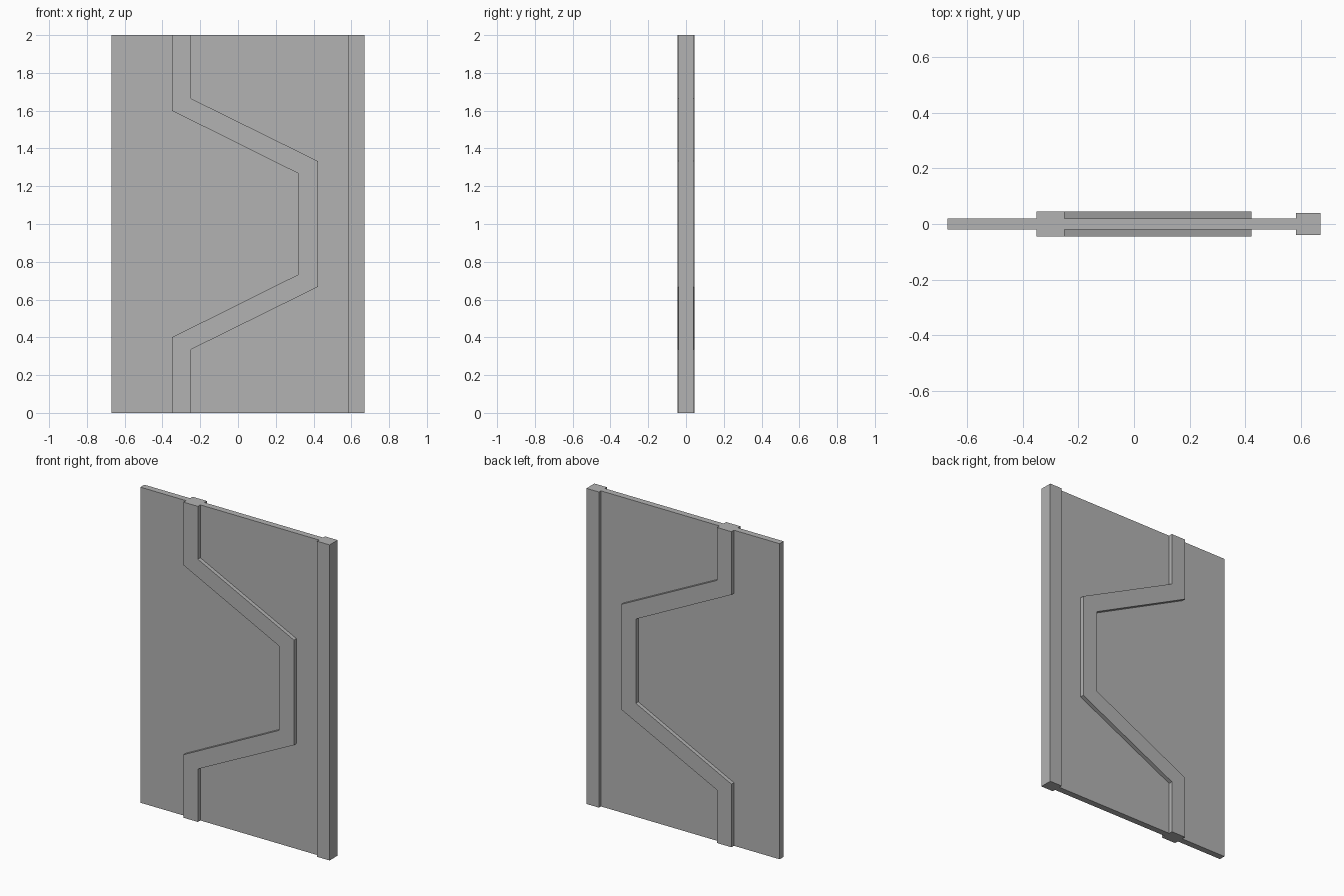
import bpy
import bmesh

cube = bpy.data.objects.get("Cube")
if cube:
    bpy.data.objects.remove(cube, do_unlink=True)

GREY = (0.45, 0.45, 0.45, 1.0)
grey = bpy.data.materials.new("mid_grey")
grey.use_nodes = True
grey.diffuse_color = GREY
grey.node_tree.nodes["Principled BSDF"].inputs["Base Color"].default_value = GREY


def slab(name, outlines, depth):
    """Extrude flat (x, z) outlines along y, centred on y = 0."""
    bm = bmesh.new()
    for outline in outlines:
        bm.faces.new([bm.verts.new((x, -depth / 2, z)) for x, z in outline])
    bmesh.ops.remove_doubles(bm, verts=bm.verts, dist=0.0001)
    sheet = bmesh.ops.extrude_face_region(bm, geom=bm.faces[:], use_keep_orig=True)
    moved = [v for v in sheet["geom"] if isinstance(v, bmesh.types.BMVert)]
    bmesh.ops.translate(bm, verts=moved, vec=(0, depth, 0))
    bmesh.ops.recalc_face_normals(bm, faces=bm.faces)
    mesh = bpy.data.meshes.new(name)
    bm.to_mesh(mesh)
    bm.free()
    mesh.materials.append(grey)
    obj = bpy.data.objects.new(name, mesh)
    bpy.context.collection.objects.link(obj)
    return obj


def mirrored(points):
    """Continue a path with its reflection about mid height."""
    return points + [(x, 2 - z) for x, z in reversed(points)]


LEFT, STRIP, RIGHT = -0.67, 0.583, 0.67

# Door leaf: four quads framing the window, and the flush window panel
frame = [(LEFT, 0), (STRIP, 0), (STRIP, 2), (LEFT, 2)]
window = [(-0.35, 0.69), (0.32, 0.733), (0.32, 1.267), (-0.35, 1.31)]
ring = []
for i in range(4):
    j = (i + 1) % 4
    ring.append([frame[i], frame[j], window[j], window[i]])
slab("door_leaf", ring, 0.04)
slab("window_panel", [window], 0.04)

# Raised angular band, standing proud on both faces
outer = mirrored([(-0.25, 0), (-0.25, 0.335), (0.423, 0.667)])
inner = mirrored([(-0.35, 0), (-0.35, 0.4), (0.32, 0.733)])
slab("raised_band", [outer + inner[::-1]], 0.09)

# Thick closing edge
slab("edge_strip", [[(STRIP, 0), (RIGHT, 0), (RIGHT, 2), (STRIP, 2)]], 0.08)
